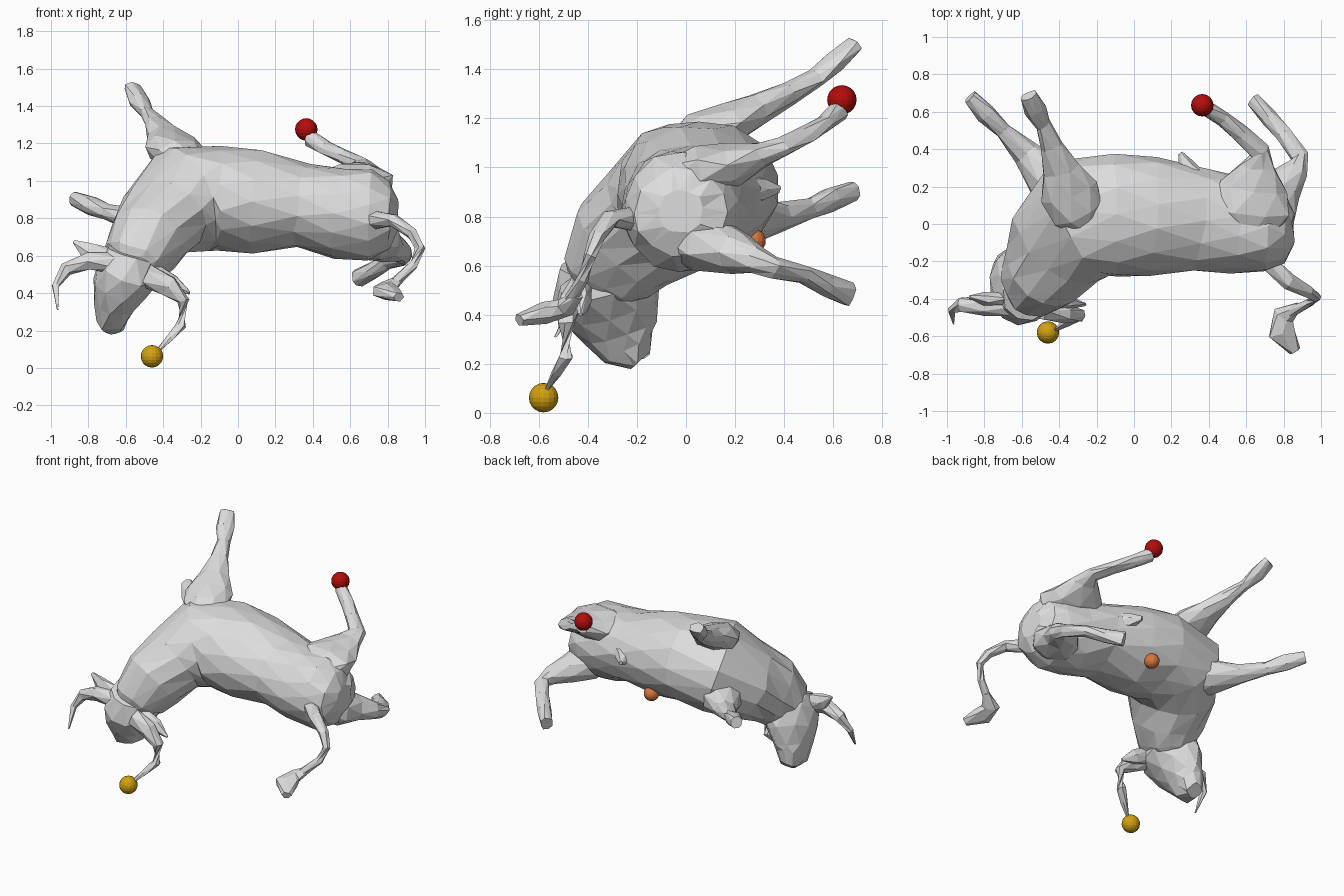
import bpy, bmesh, math, random
from mathutils import Vector

random.seed(4)

def material(name, rgb):
    m = bpy.data.materials.new(name)
    m.diffuse_color = (*rgb, 1)
    return m

GREY = material("light grey", (0.72, 0.72, 0.72))
YELLOW = material("yellow", (0.64, 0.36, 0.006))
RED = material("red", (0.45, 0.004, 0.004))
ORANGE = material("orange", (0.68, 0.19, 0.05))

SIDE = Vector((0, 0, 1))                  # sideways axis of the lying body
HEAD_SIDE = Vector((-0.94, 0.07, 0.33))   # sideways axis of the turned head

def finish(name, bm, mat):
    bmesh.ops.recalc_face_normals(bm, faces=bm.faces)
    me = bpy.data.meshes.new(name)
    bm.to_mesh(me)
    bm.free()
    me.materials.append(mat)
    ob = bpy.data.objects.new(name, me)
    bpy.context.collection.objects.link(ob)
    return ob

def loft(name, rings, sides=8, jitter=0.006):
    """Faceted limb through rings (x, y, z, half size along side axis, half size across, head turn)."""
    bm = bmesh.new()
    pts = [Vector(r[:3]) for r in rings]
    loops = []
    for i, r in enumerate(rings):
        t = (pts[min(i + 1, len(pts) - 1)] - pts[max(i - 1, 0)]).normalized()
        ref = SIDE.lerp(HEAD_SIDE, r[5] if len(r) > 5 else 0)
        u = (ref - t * ref.dot(t)).normalized()
        v = t.cross(u)
        loop = []
        for k in range(sides):
            ang = math.tau * (k + 0.5 * (i % 2)) / sides
            p = pts[i] + u * r[3] * math.cos(ang) + v * r[4] * math.sin(ang)
            p += Vector([random.uniform(-jitter, jitter) for _ in range(3)])
            loop.append(bm.verts.new(p))
        loops.append(loop)
    for i in range(len(loops) - 1):
        a, b = loops[i], loops[i + 1]
        for k in range(sides):
            n = (k + 1) % sides
            if i % 2 == 0:
                bm.faces.new((a[k], a[n], b[k]))
                bm.faces.new((a[n], b[n], b[k]))
            else:
                bm.faces.new((a[k], a[n], b[n]))
                bm.faces.new((a[k], b[n], b[k]))
    bm.faces.new(loops[0])
    bm.faces.new(loops[-1])
    return finish(name, bm, GREY)

def ball(name, pos, radius, mat):
    bm = bmesh.new()
    bmesh.ops.create_uvsphere(bm, u_segments=16, v_segments=10, radius=radius)
    bmesh.ops.translate(bm, verts=bm.verts, vec=pos)
    return finish(name, bm, mat)

# Torso and neck
loft("torso", [
    (0.85, -0.02, 0.82, 0.09, 0.09),
    (0.81, -0.02, 0.82, 0.18, 0.19),
    (0.71, -0.02, 0.82, 0.24, 0.24),
    (0.54, -0.01, 0.83, 0.25, 0.26),
    (0.35, 0.02, 0.87, 0.23, 0.28),
    (0.10, 0.04, 0.89, 0.28, 0.32),
    (-0.10, 0.05, 0.91, 0.28, 0.335),
    (-0.29, 0.03, 0.90, 0.30, 0.345, 0.08),
    (-0.41, -0.11, 0.79, 0.235, 0.30, 0.4),
    (-0.49, -0.25, 0.68, 0.21, 0.25, 0.7),
    (-0.55, -0.32, 0.57, 0.175, 0.195, 0.95),
    (-0.58, -0.335, 0.50, 0.12, 0.14, 1)], sides=14, jitter=0.009)

# Head with muzzle
loft("head", [
    (-0.56, -0.37, 0.62, 0.14, 0.15, 1),
    (-0.58, -0.345, 0.53, 0.18, 0.21, 1),
    (-0.63, -0.30, 0.43, 0.15, 0.20, 1),
    (-0.655, -0.27, 0.33, 0.11, 0.155, 1),
    (-0.67, -0.24, 0.265, 0.09, 0.12, 1),
    (-0.67, -0.19, 0.21, 0.05, 0.05, 1)], sides=10, jitter=0.009)

# Horns
loft("left_horn", [
    (-0.64, -0.44, 0.56, 0.06, 0.06),
    (-0.80, -0.44, 0.57, 0.055, 0.05),
    (-0.92, -0.43, 0.53, 0.035, 0.04),
    (-0.975, -0.46, 0.44, 0.02, 0.025),
    (-0.965, -0.53, 0.31, 0.005, 0.005)], 6, 0.004)
loft("right_horn", [
    (-0.49, -0.46, 0.49, 0.065, 0.06),
    (-0.37, -0.48, 0.435, 0.06, 0.05),
    (-0.29, -0.49, 0.36, 0.035, 0.035),
    (-0.305, -0.49, 0.23, 0.03, 0.03),
    (-0.36, -0.53, 0.16, 0.02, 0.022),
    (-0.43, -0.57, 0.09, 0.006, 0.006)], 6, 0.004)

# Ears
loft("left_ear", [
    (-0.68, -0.40, 0.58, 0.06, 0.04),
    (-0.80, -0.40, 0.62, 0.055, 0.035),
    (-0.88, -0.39, 0.675, 0.008, 0.008)], 6, 0.003)
loft("right_ear", [
    (-0.46, -0.42, 0.50, 0.06, 0.04),
    (-0.35, -0.42, 0.45, 0.05, 0.035),
    (-0.26, -0.43, 0.40, 0.008, 0.008)], 6, 0.003)

# Legs, from thigh or shoulder to hoof
loft("upper_front_leg", [
    (-0.26, -0.02, 1.10, 0.06, 0.08),
    (-0.30, 0.06, 1.14, 0.085, 0.15),
    (-0.35, 0.17, 1.18, 0.09, 0.16),
    (-0.39, 0.29, 1.235, 0.068, 0.105),
    (-0.44, 0.42, 1.305, 0.05, 0.06),
    (-0.49, 0.53, 1.365, 0.038, 0.042),
    (-0.53, 0.61, 1.43, 0.045, 0.06),
    (-0.565, 0.685, 1.50, 0.035, 0.045)])
loft("lower_front_leg", [
    (-0.38, 0.12, 0.80, 0.12, 0.15),
    (-0.46, 0.25, 0.79, 0.11, 0.13),
    (-0.58, 0.38, 0.80, 0.06, 0.075),
    (-0.70, 0.50, 0.835, 0.042, 0.045),
    (-0.79, 0.59, 0.87, 0.05, 0.055),
    (-0.875, 0.68, 0.905, 0.045, 0.04)])
loft("upper_hind_leg", [
    (0.62, -0.06, 0.95, 0.08, 0.14),
    (0.62, 0.07, 0.985, 0.11, 0.225),
    (0.64, 0.20, 1.01, 0.09, 0.18),
    (0.66, 0.31, 1.055, 0.055, 0.10),
    (0.67, 0.39, 1.08, 0.042, 0.06),
    (0.57, 0.48, 1.125, 0.037, 0.05),
    (0.47, 0.56, 1.175, 0.037, 0.042),
    (0.38, 0.62, 1.23, 0.045, 0.04)])
loft("lower_hind_leg", [
    (0.67, -0.04, 0.72, 0.09, 0.13),
    (0.72, 0.08, 0.69, 0.12, 0.16),
    (0.79, 0.20, 0.655, 0.09, 0.11),
    (0.87, 0.29, 0.62, 0.055, 0.07),
    (0.885, 0.36, 0.595, 0.045, 0.05),
    (0.80, 0.48, 0.56, 0.038, 0.045),
    (0.72, 0.57, 0.52, 0.045, 0.045),
    (0.64, 0.66, 0.485, 0.05, 0.04)])

# Tail and tuft
loft("tail", [
    (0.72, -0.21, 0.79, 0.05, 0.05),
    (0.83, -0.31, 0.79, 0.035, 0.045),
    (0.93, -0.36, 0.72, 0.03, 0.035),
    (0.975, -0.39, 0.64, 0.025, 0.028),
    (0.94, -0.42, 0.55, 0.024, 0.024),
    (0.84, -0.47, 0.46, 0.028, 0.028)], 6, 0.003)
loft("tail_tuft", [
    (0.88, -0.44, 0.48, 0.02, 0.02),
    (0.80, -0.49, 0.43, 0.035, 0.06),
    (0.79, -0.58, 0.41, 0.045, 0.08),
    (0.86, -0.68, 0.38, 0.025, 0.03)], 6, 0.004)

# Small bump on the belly
loft("belly_bump", [
    (0.34, 0.20, 0.91, 0.08, 0.09),
    (0.28, 0.31, 0.91, 0.045, 0.05),
    (0.25, 0.38, 0.91, 0.015, 0.015)], 6, 0.004)

# Coloured balls
ball("horn_ball", (-0.46, -0.58, 0.062), 0.06, YELLOW)
ball("hoof_ball", (0.365, 0.635, 1.275), 0.06, RED)
ball("belly_ball", (0.08, 0.275, 0.70), 0.05, ORANGE)
